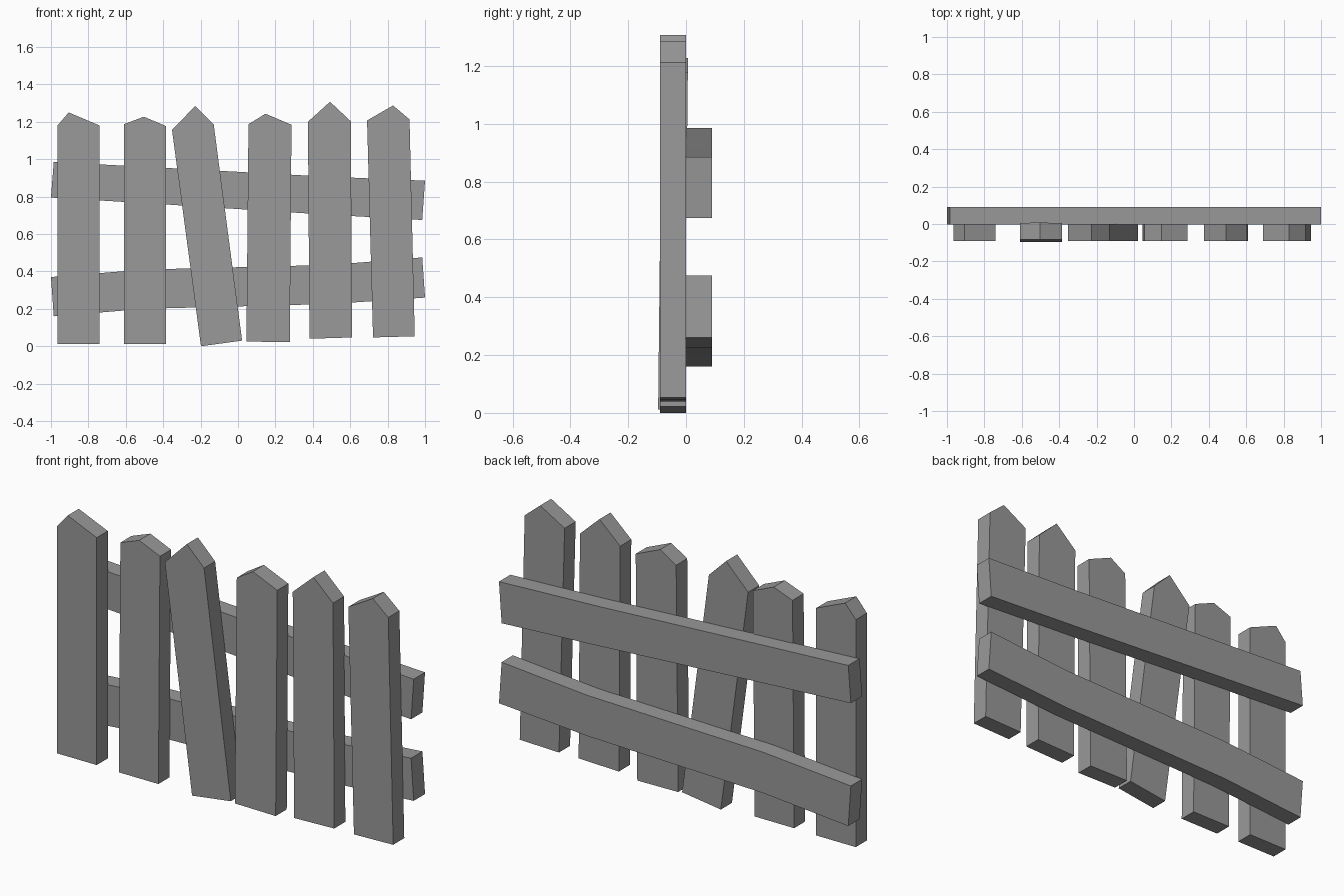
import bpy
import bmesh

cube = bpy.data.objects.get("Cube")
if cube:
    bpy.data.objects.remove(cube, do_unlink=True)

# Single plain grey for the whole fence
grey = bpy.data.materials.new("fence_grey")
grey.use_nodes = True
color = (0.32, 0.32, 0.32, 1)
grey.diffuse_color = color
grey.node_tree.nodes["Principled BSDF"].inputs["Base Color"].default_value = color


def board(name, outline, y_front, y_back, lean=0.0):
    """Extrude an x-z outline (counter-clockwise from the front) into a board."""
    bm = bmesh.new()
    face = bm.faces.new([bm.verts.new((x, y_front, z)) for x, z in outline])
    out = bmesh.ops.extrude_face_region(bm, geom=[face])
    moved = [v for v in out["geom"] if isinstance(v, bmesh.types.BMVert)]
    bmesh.ops.translate(bm, verts=moved, vec=(0, y_back - y_front, 0))
    for v in bm.verts:
        v.co.y += lean * (v.co.z - 0.6)
    bmesh.ops.recalc_face_normals(bm, faces=bm.faces)
    mesh = bpy.data.meshes.new(name)
    bm.to_mesh(mesh)
    bm.free()
    mesh.materials.append(grey)
    obj = bpy.data.objects.new(name, mesh)
    bpy.context.collection.objects.link(obj)


# Pickets: bottom right-hand pair, shoulder, peak, shoulder
pickets = [
    [(-.965, .012), (-.74, .012), (-.74, 1.18), (-.905, 1.25), (-.965, 1.18)],
    [(-.61, .012), (-.385, .012), (-.385, 1.177), (-.503, 1.227), (-.61, 1.187)],
    [(-.198, 0), (.022, .03), (-.13, 1.187), (-.228, 1.284), (-.353, 1.158)],
    [(.045, .025), (.277, .022), (.286, 1.184), (.147, 1.243), (.056, 1.187)],
    [(.382, .04), (.61, .047), (.603, 1.203), (.492, 1.307), (.374, 1.2)],
    [(.722, .047), (.945, .053), (.917, 1.213), (.829, 1.287), (.69, 1.207)],
]
for i, outline in enumerate(pickets):
    board(f"picket_{i + 1}", outline, -.09, 0, lean=.011 if i == 1 else 0)

# Slightly bent rails across the back: lower edge, then upper edge reversed
rails = {
    "upper_rail": ([(-1, .795), (-.45, .762), (.45, .705), (.985, .675)],
                   [(-.985, .985), (-.45, .957), (.45, .908), (1, .885)]),
    "lower_rail": ([(-.985, .16), (-.5, .2), (.5, .226), (1, .26)],
                   [(-1, .37), (-.5, .41), (.5, .435), (.985, .475)]),
}
for name, (low, high) in rails.items():
    board(name, low + high[::-1], -.002, .09)
